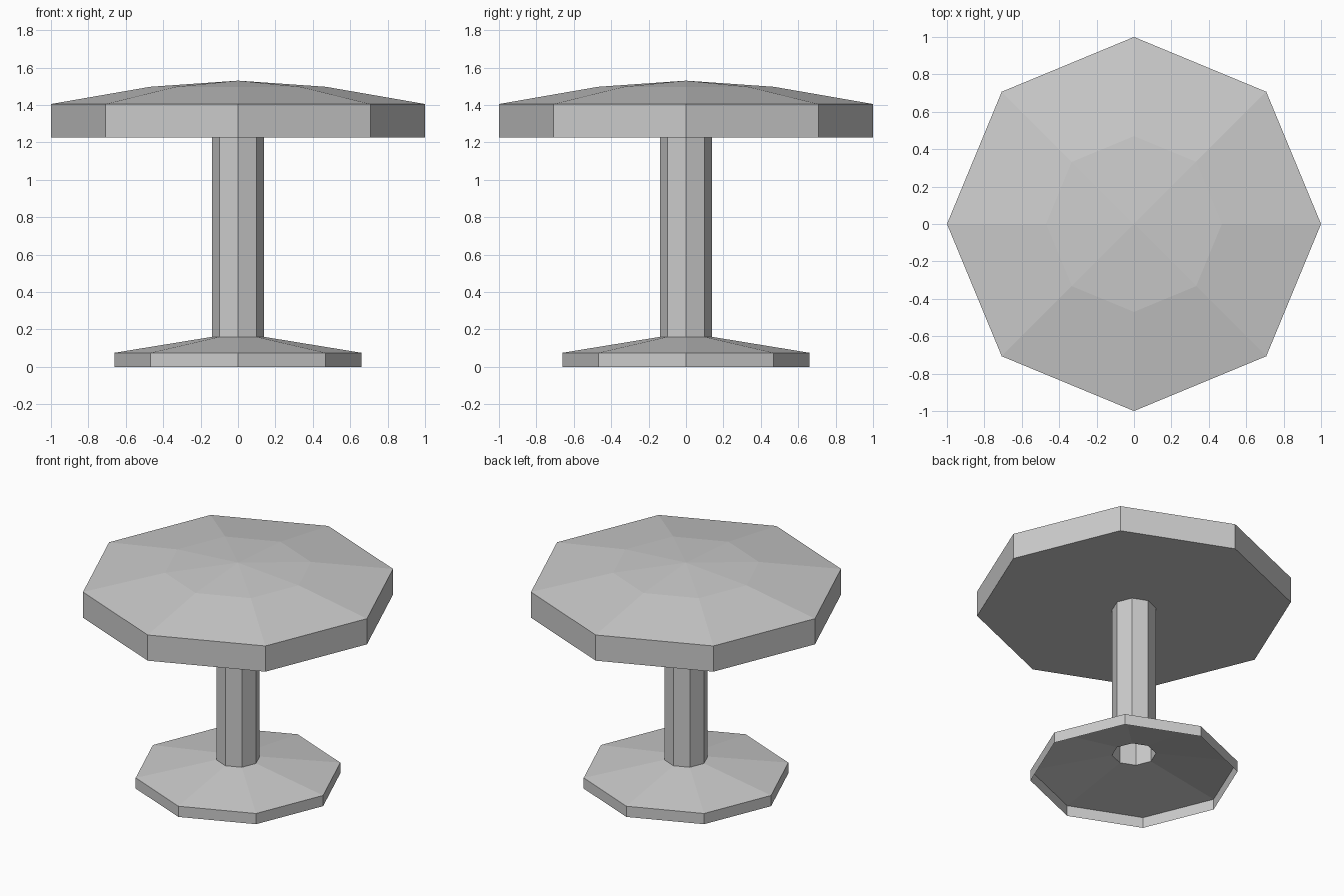
import bpy
import bmesh
import math

if "Cube" in bpy.data.objects:
    bpy.data.objects.remove(bpy.data.objects["Cube"])

SIDES = 8

grey = bpy.data.materials.new("light_grey")
grey.diffuse_color = (0.6, 0.6, 0.6, 1)
grey.use_nodes = True
grey.node_tree.nodes["Principled BSDF"].inputs["Base Color"].default_value = grey.diffuse_color


def lathe(name, profile):
    """Flat-faced eight-sided surface from (radius, z) points; radius 0 makes a tip."""
    bm = bmesh.new()
    rings = []
    for r, z in profile:
        count = SIDES if r > 0 else 1
        rings.append([bm.verts.new((r * math.cos(math.tau * i / SIDES),
                                    r * math.sin(math.tau * i / SIDES), z))
                      for i in range(count)])
    for low, high in zip(rings, rings[1:]):
        for i in range(SIDES):
            j = (i + 1) % SIDES
            if len(high) == 1:
                bm.faces.new((low[i], low[j], high[0]))
            else:
                bm.faces.new((low[i], low[j], high[j], high[i]))
    mesh = bpy.data.meshes.new(name)
    bm.to_mesh(mesh)
    bm.free()
    mesh.materials.append(grey)
    obj = bpy.data.objects.new(name, mesh)
    bpy.context.collection.objects.link(obj)
    return obj


# Hollow foot, open underneath
lathe("foot", [(0.66, 0), (0.66, 0.075), (0.14, 0.16)])

# Hollow column
lathe("column", [(0.14, 0.16), (0.14, 1.225)])

# Domed seat with flat underside around the column
lathe("seat", [(0.14, 1.225), (1, 1.225), (1, 1.405), (0.47, 1.497), (0, 1.53)])
